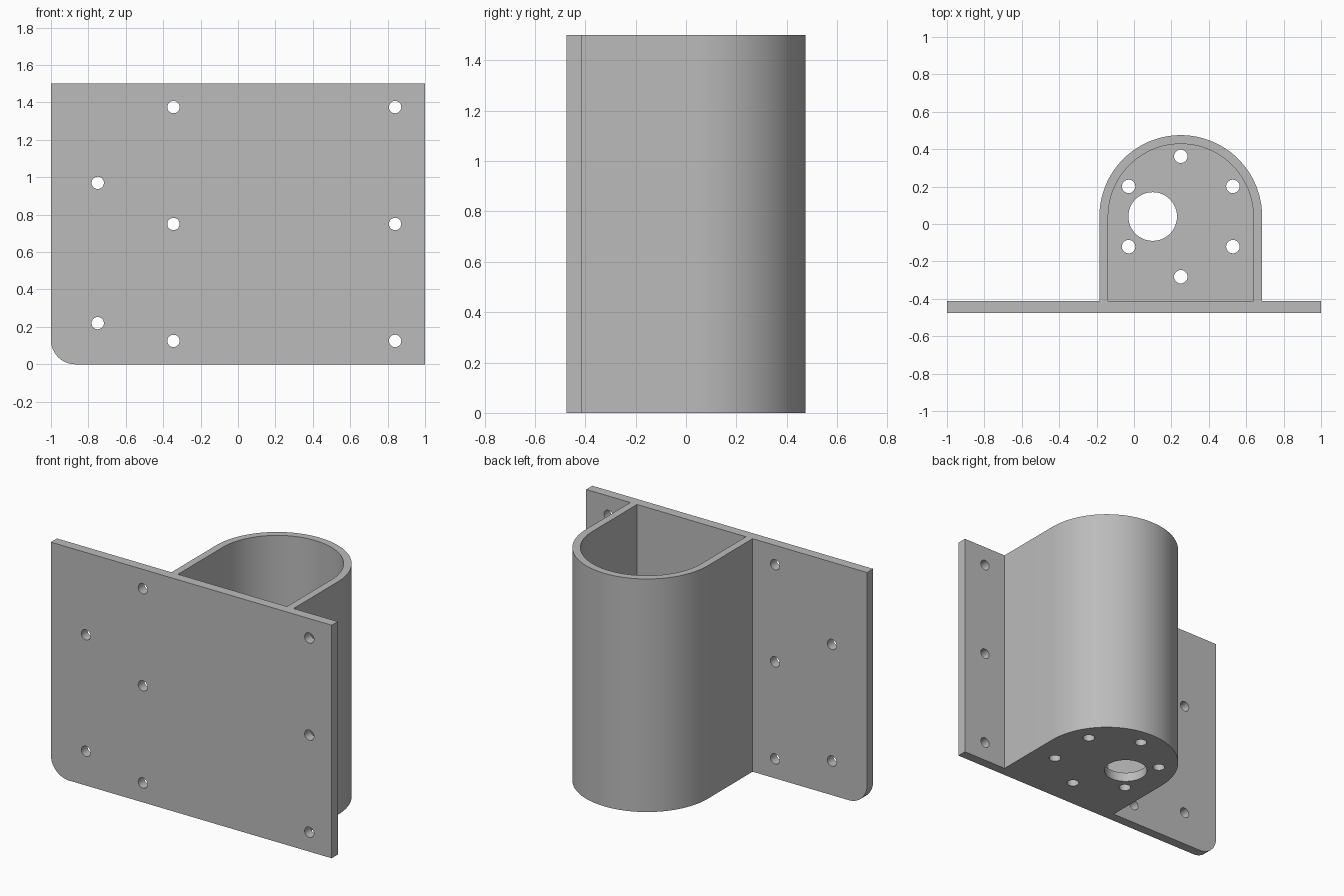
import bpy
from math import sin, cos, pi, radians

if "Cube" in bpy.data.objects:
    bpy.data.objects.remove(bpy.data.objects["Cube"])

HEIGHT = 1.5
FRONT, BACK = -0.475, -0.413      # mounting plate faces
CX, CY = 0.25, 0.04               # centre of the rounded housing
FLOOR = 0.06

grey = bpy.data.materials.new("plain grey")
grey.use_nodes = True
grey.diffuse_color = (0.5, 0.5, 0.5, 1)
grey.node_tree.nodes["Principled BSDF"].inputs["Base Color"].default_value = grey.diffuse_color


def arc(x, y, r, start, end, steps):
    angles = [radians(start + (end - start) * i / steps) for i in range(steps + 1)]
    return [(x + r * cos(a), y + r * sin(a)) for a in angles]


def prism(name, outline, low, high, along_y=False):
    """Extrude a counter-clockwise outline along z, or an x-z outline along y."""
    n = len(outline)
    if along_y:
        verts = [(x, y, z) for y in (high, low) for x, z in outline]
    else:
        verts = [(x, y, z) for z in (low, high) for x, y in outline]
    faces = [list(reversed(range(n))), list(range(n, 2 * n))]
    faces += [[i, (i + 1) % n, n + (i + 1) % n, n + i] for i in range(n)]
    mesh = bpy.data.meshes.new(name)
    mesh.from_pydata(verts, [], faces)
    mesh.materials.append(grey)
    obj = bpy.data.objects.new(name, mesh)
    bpy.context.collection.objects.link(obj)
    return obj


def arch(name, radius, front, low, high):
    outline = [(CX - radius, front), (CX + radius, front)]
    return prism(name, outline + arc(CX, CY, radius, 0, 180, 64), low, high)


def circle(x, y, r, steps=32):
    return arc(x, y, r, 0, 360, steps)[:-1]


def combine(target, tool, operation):
    mod = target.modifiers.new(operation.title(), "BOOLEAN")
    mod.operation, mod.solver, mod.object = operation, "EXACT", tool
    bpy.context.view_layer.objects.active = target
    bpy.ops.object.modifier_apply(modifier=mod.name)
    bpy.data.objects.remove(tool)


# Mounting plate with one rounded lower corner
plate_outline = arc(-0.87, 0.13, 0.13, 180, 270, 16) + [(1, 0), (1, HEIGHT), (-1, HEIGHT)]
bracket = prism("motor_bracket", plate_outline, FRONT, BACK, along_y=True)

# Arched housing joined to the plate, then hollowed from above
combine(bracket, arch("housing", 0.435, (FRONT + BACK) / 2, 0, HEIGHT), "UNION")
combine(bracket, arch("cavity", 0.388, BACK, FLOOR, HEIGHT + 0.2), "DIFFERENCE")

# Screw holes through the plate
screws = [(x, z) for x in (-0.345, 0.84) for z in (0.125, 0.75, 1.375)]
screws += [(-0.75, 0.22), (-0.75, 0.97)]
for x, z in screws:
    combine(bracket, prism("screw_hole", circle(x, z, 0.033), -0.6, -0.3, along_y=True), "DIFFERENCE")

# Ring of bolt holes and the offset shaft hole through the floor
for k in range(6):
    a = pi / 2 + k * pi / 3
    hole = circle(CX + 0.322 * cos(a), CY + 0.322 * sin(a), 0.036)
    combine(bracket, prism("bolt_hole", hole, -0.1, 0.2), "DIFFERENCE")
combine(bracket, prism("shaft_hole", circle(0.1, CY, 0.13, 64), -0.1, 0.2), "DIFFERENCE")

bpy.ops.object.select_all(action="DESELECT")
bracket.select_set(True)
bpy.context.view_layer.objects.active = bracket
bpy.ops.object.shade_smooth_by_angle(angle=radians(30))
